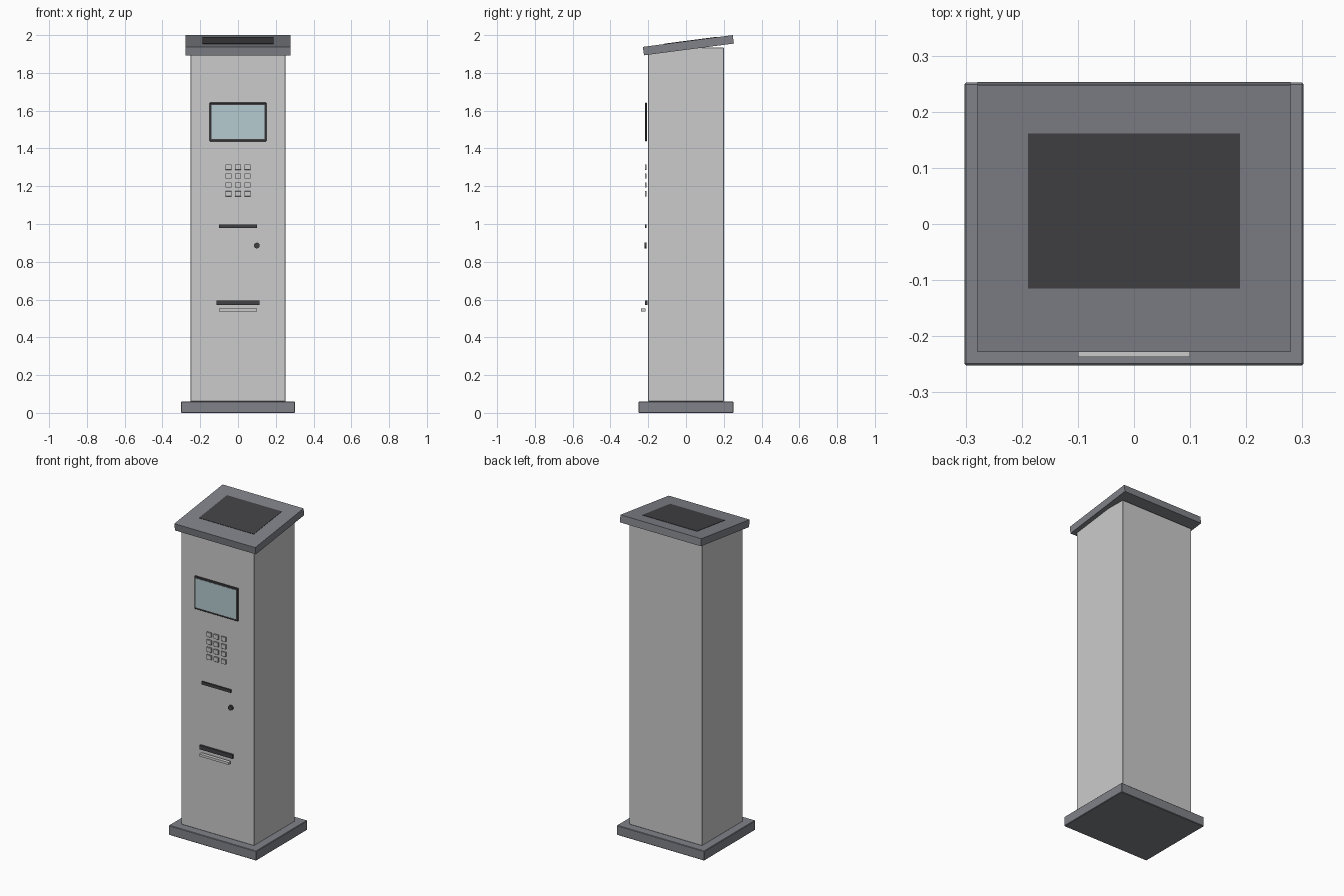
import bpy, math
from mathutils import Matrix

if "Cube" in bpy.data.objects:
    bpy.data.objects.remove(bpy.data.objects["Cube"])


def material(name, rgb):
    m = bpy.data.materials.new(name)
    m.diffuse_color = (*rgb, 1)
    m.use_nodes = True
    m.node_tree.nodes["Principled BSDF"].inputs["Base Color"].default_value = m.diffuse_color
    return m


STEEL = material("light_steel", (0.55, 0.57, 0.58))
TRIM = material("grey_trim", (0.22, 0.225, 0.25))
DARK = material("dark_plastic", (0.055, 0.055, 0.06))
GLASS = material("screen_glass", (0.47, 0.60, 0.63))


def finish(obj, name, mat, bevel=0):
    obj.name = name
    obj.data.materials.append(mat)
    if bevel:
        mod = obj.modifiers.new("bevel", 'BEVEL')
        mod.width = bevel
        mod.segments = 1
    return obj


def box(name, x, y, z, mat, bevel=0):
    """Box from (min, max) ranges on each axis."""
    bpy.ops.mesh.primitive_cube_add(size=1)
    obj = bpy.context.object
    size = [r[1] - r[0] for r in (x, y, z)]
    mid = [(r[0] + r[1]) / 2 for r in (x, y, z)]
    obj.data.transform(Matrix.Diagonal((*size, 1)))
    obj.location = mid
    return finish(obj, name, mat, bevel)


def span(half):
    return (-half, half)


# Plinth and cabinet
box("base_plinth", span(0.302), span(0.252), (0, 0.06), TRIM, 0.003)
box("cabinet", span(0.251), span(0.20), (0.06, 1.934), STEEL, 0.002)

# Sloping roof cap with solar panel, built flat and tilted together
tilt = Matrix.Translation((0, 0.0125, 1.9465)) @ Matrix.Rotation(0.13, 4, 'X')
cap = box("roof_cap", span(0.279), span(0.24), span(0.0225), TRIM)
panel = box("solar_panel", span(0.189), (-0.125, 0.153), (0.012, 0.0245), DARK)
for part in (cap, panel):
    part.matrix_world = tilt @ Matrix.Translation(part.location)

# Screen
box("screen_frame", span(0.151), (-0.217, -0.206), (1.437, 1.642), DARK, 0.003)
box("screen", span(0.139), (-0.218, -0.210), (1.449, 1.630), GLASS)

# Keypad
for row in range(4):
    for col in range(3):
        cx, cz = (col - 1) * 0.05, 1.301 - row * 0.047
        box(f"key_{row}_{col}", (cx - 0.016, cx + 0.016), (-0.218, -0.208),
            (cz - 0.014, cz + 0.014), STEEL, 0.001)

# Card slot, ticket slot and tray
box("card_slot", span(0.10), (-0.217, -0.208), (0.979, 0.997), DARK)
box("ticket_slot", span(0.113), (-0.217, -0.205), (0.571, 0.596), DARK)
box("ticket_tray", span(0.10), (-0.237, -0.215), (0.538, 0.553), STEEL)

# Round button
bpy.ops.mesh.primitive_cylinder_add(vertices=24, radius=0.015, depth=0.012,
                                    location=(0.10, -0.215, 0.886),
                                    rotation=(math.pi / 2, 0, 0))
finish(bpy.context.object, "push_button", DARK)
bpy.ops.object.shade_smooth_by_angle()
